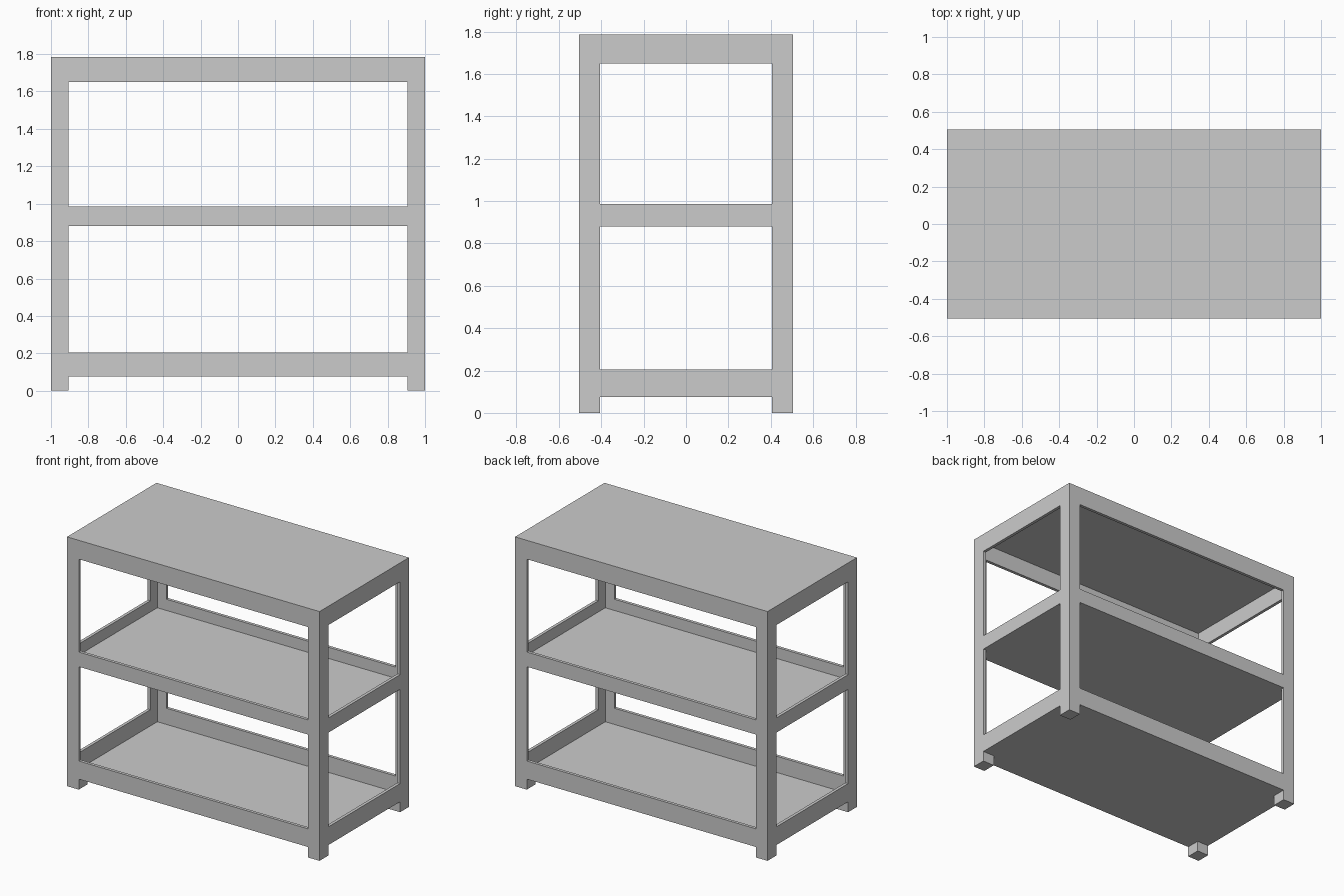
import bpy, bmesh
from mathutils import Vector

if "Cube" in bpy.data.objects:
    bpy.data.objects.remove(bpy.data.objects["Cube"])

X, Y, H = 1.0, 0.506, 1.785      # half width, half depth, height
PX, PY = 0.907, 0.406            # inner edges of the posts
T = 0.022                        # sheet thickness
BASE = 0.075                     # underside of the body
LEVELS = [BASE, 0.205, 0.88, 0.985, 1.65, H]   # rail bottoms and tops


def finish(bm, name):
    bmesh.ops.recalc_face_normals(bm, faces=bm.faces)
    me = bpy.data.meshes.new(name)
    bm.to_mesh(me)
    bm.free()
    ob = bpy.data.objects.new(name, me)
    bpy.context.collection.objects.link(ob)
    return ob


def box(name, lo, hi):
    lo, hi = Vector(lo), Vector(hi)
    bm = bmesh.new()
    bmesh.ops.create_cube(bm, size=1)
    for v in bm.verts:
        v.co = (lo + hi) / 2 + v.co * (hi - lo)
    return finish(bm, name)


def frame(name, cols, place, depth):
    """Flat frame: two posts and three rails, with the openings left out."""
    bm = bmesh.new()
    grid = [[bm.verts.new(place(c, z)) for z in LEVELS] for c in cols]
    for i in range(3):
        for j in range(5):
            if i == 1 and j % 2 == 1:
                continue          # opening between rails
            bm.faces.new((grid[i][j], grid[i + 1][j], grid[i + 1][j + 1], grid[i][j + 1]))
    ext = bmesh.ops.extrude_face_region(bm, geom=bm.faces[:])
    moved = [g for g in ext["geom"] if isinstance(g, bmesh.types.BMVert)]
    bmesh.ops.translate(bm, verts=moved, vec=depth)
    return finish(bm, name)


# front/back and left/right frames
for s, n in ((-1, "front_frame"), (1, "back_frame")):
    frame(n, (-X, -PX, PX, X), lambda c, z: (c, s * Y, z), (0, -s * T, 0))
for s, n in ((-1, "left_frame"), (1, "right_frame")):
    frame(n, (-Y + T, -PY, PY, Y - T), lambda c, z: (s * X, c, z), (-s * T, 0, 0))

# shelves and top sheet, set inside the frames
for n, z0, z1 in (("bottom_shelf", BASE, BASE + 0.014),
                  ("middle_shelf", 0.88, 0.905),
                  ("top_panel", H - 0.014, H)):
    box(n, (-X + T, -Y + T, z0), (X - T, Y - T, z1))

# feet under the posts
for sx, nx in ((-1, "left"), (1, "right")):
    for sy, ny in ((-1, "front"), (1, "back")):
        xs, ys = sorted((sx * PX, sx * X)), sorted((sy * PY, sy * Y))
        box(f"{ny}_{nx}_foot", (xs[0], ys[0], 0), (xs[1], ys[1], BASE))
